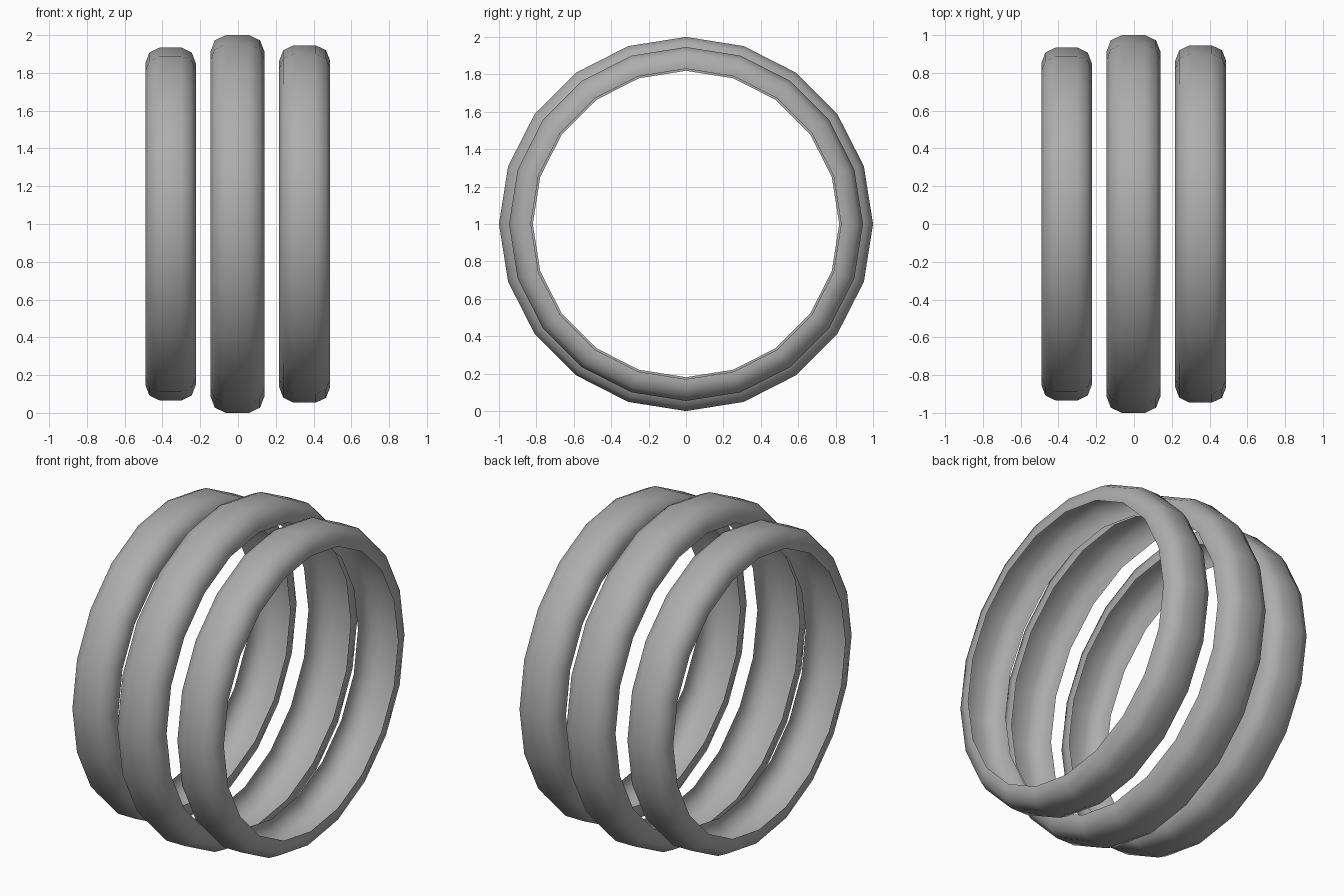
import bpy
import bmesh
import math

cube = bpy.data.objects.get("Cube")
if cube:
    bpy.data.objects.remove(cube, do_unlink=True)

SIDES = 20

# Half of the band's cross-section: (offset from centre, radius), rim to crown
HALF = [(0.141, 0.877), (0.143, 0.912), (0.12, 0.972), (0.062, 1.0)]
PROFILE = [(-x, r) for x, r in HALF] + [(x, r) for x, r in reversed(HALF)]

# Plain grey metal
grey = bpy.data.materials.new("grey")
grey.use_nodes = True
colour = (0.42, 0.42, 0.42, 1.0)
grey.diffuse_color = colour
grey.node_tree.nodes["Principled BSDF"].inputs["Base Color"].default_value = colour


def make_band(name, x, scale):
    """Hollow rounded hoop around the x axis, open on its inner side."""
    bm = bmesh.new()
    rings = []
    for i in range(SIDES):
        a = 2 * math.pi * i / SIDES
        rings.append([bm.verts.new((x + px * scale,
                                    r * scale * math.cos(a),
                                    1 + r * scale * math.sin(a)))
                      for px, r in PROFILE])
    for i in range(SIDES):
        a, b = rings[i], rings[(i + 1) % SIDES]
        for j in range(len(PROFILE) - 1):
            face = bm.faces.new((a[j], a[j + 1], b[j + 1], b[j]))
            face.smooth = True
    # Make the normals point away from the axis
    bm.normal_update()
    for face in bm.faces:
        c = face.calc_center_median()
        if face.normal.y * c.y + face.normal.z * (c.z - 1) < -0.001:
            face.normal_flip()
    bmesh.ops.recalc_face_normals(bm, faces=bm.faces)
    crown = max(bm.faces, key=lambda f: f.calc_center_median().z)
    if crown.normal.z < 0:
        bmesh.ops.reverse_faces(bm, faces=bm.faces)
    mesh = bpy.data.meshes.new(name)
    bm.to_mesh(mesh)
    bm.free()
    mesh.materials.append(grey)
    obj = bpy.data.objects.new(name, mesh)
    bpy.context.collection.objects.link(obj)
    return obj


# Three bands side by side, the middle one largest
make_band("right_band", -0.357, 0.934)
make_band("middle_band", -0.003, 1.0)
make_band("left_band", 0.353, 0.946)
